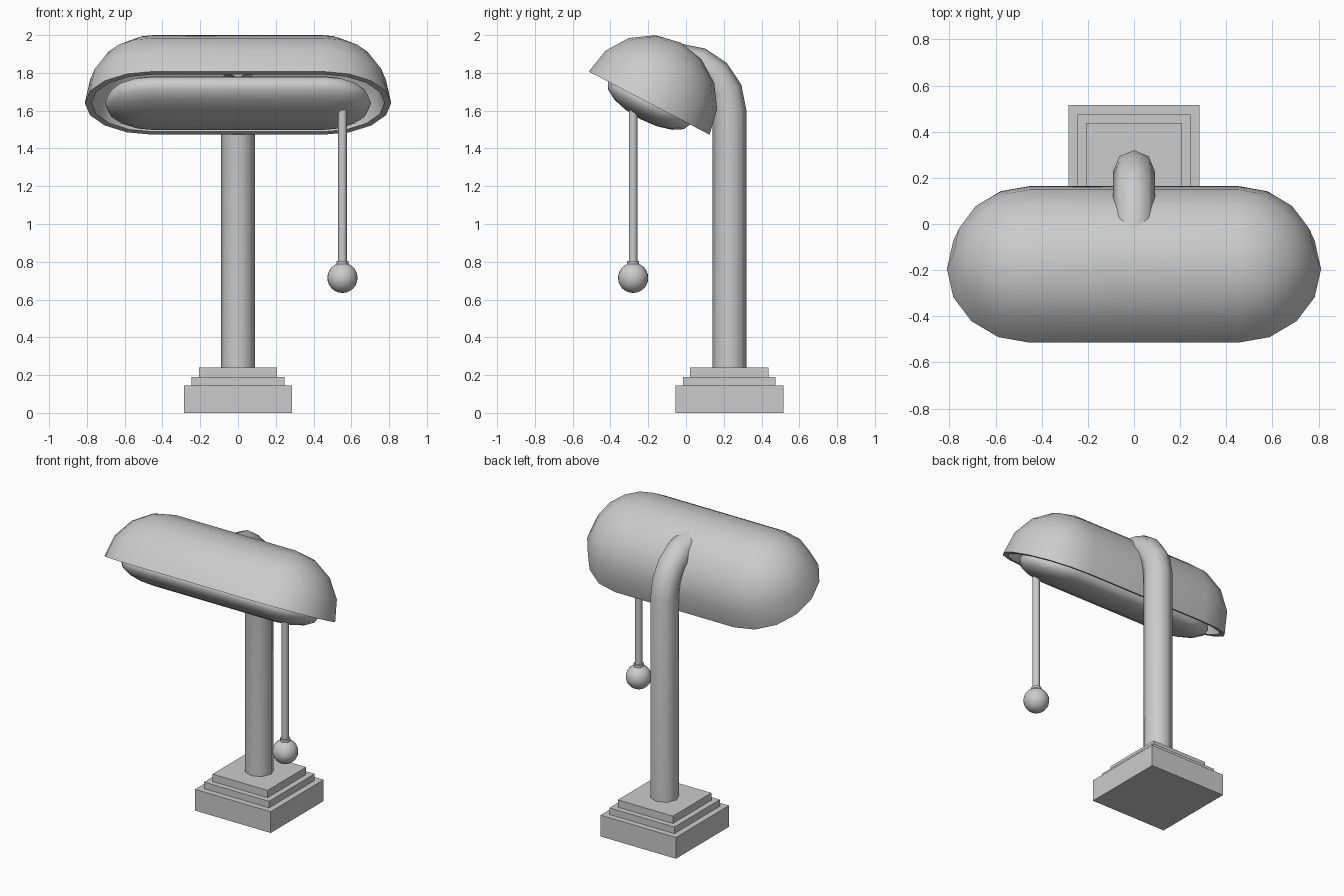
import bpy, bmesh
from math import sin, cos, pi, radians, atan2
from mathutils import Vector

if "Cube" in bpy.data.objects:
    bpy.data.objects.remove(bpy.data.objects["Cube"])

TILT = -atan2(0.335, 0.64)
HEAD = (0, -0.195, 1.64)
POST_Y = 0.23


def smooth(ob, deg=40):
    bpy.ops.object.select_all(action='DESELECT')
    ob.select_set(True)
    bpy.context.view_layer.objects.active = ob
    bpy.ops.object.shade_smooth_by_angle(angle=radians(deg))


def loft(name, rings, cap=False, deg=40):
    """Skin a list of closed rings of points into one object."""
    bm = bmesh.new()
    loops = [[bm.verts.new(p) for p in r] for r in rings]
    n = len(loops[0])
    for a, b in zip(loops, loops[1:]):
        for i in range(n):
            j = (i + 1) % n
            bm.faces.new((a[i], a[j], b[j], b[i]))
    if cap:
        bm.faces.new(loops[0])
        bm.faces.new(loops[-1])
    bmesh.ops.remove_doubles(bm, verts=bm.verts, dist=1e-4)
    bmesh.ops.recalc_face_normals(bm, faces=bm.faces)
    me = bpy.data.meshes.new(name)
    bm.to_mesh(me)
    bm.free()
    ob = bpy.data.objects.new(name, me)
    bpy.context.collection.objects.link(ob)
    smooth(ob, deg)
    return ob


def stadium(half, r, z):
    """Long rounded loop: two half circles joined by straight sides."""
    pts = []
    for side in (1, -1):
        for k in range(9):
            a = -pi / 2 + k * pi / 8
            pts.append((side * (half + r * cos(a)), side * r * sin(a), z))
    return pts


def box(name, w, z0, z1):
    bpy.ops.mesh.primitive_cube_add(size=1, location=(0, POST_Y, (z0 + z1) / 2))
    ob = bpy.context.object
    ob.name = name
    ob.scale = (w, w, z1 - z0)


def rod(name, r, z0, z1):
    bpy.ops.mesh.primitive_cylinder_add(vertices=12, radius=r, depth=z1 - z0,
                                        location=(0.553, -0.28, (z0 + z1) / 2))
    bpy.context.object.name = name
    smooth(bpy.context.object)


# Stepped base
box("base_bottom", 0.57, 0, 0.145)
box("base_middle", 0.49, 0.145, 0.19)
box("base_top", 0.415, 0.19, 0.24)

# Curved post: straight stem, then a quarter bend forward
path = [(POST_Y, 0.23, 0)]
for k in range(5):
    t = k * pi / 8
    path.append((-0.03 + 0.26 * cos(t), 1.6 + 0.265 * sin(t), t))
rings = []
for y, z, t in path:
    out = Vector((0, cos(t), sin(t)))
    rings.append([Vector((0, y, z)) + 0.09 * (cos(a) * Vector((1, 0, 0)) + sin(a) * out)
                  for a in [i * pi / 4 for i in range(8)]])
loft("post", rings, cap=True, deg=50)

# Hollow lamp shade: outer dome down to the rim, inner dome back up
elev = [k * pi / 8 for k in range(5)]
profile = [(0.361 * cos(e), 0.361 * sin(e)) for e in reversed(elev)]
profile += [(0.326 * cos(e), 0.326 * sin(e)) for e in elev]
shade = loft("lamp_shade", [stadium(0.45, r, z) for r, z in profile])

# Flattened light bulb inside the shade
profile = [(0.245 * cos(e), 0.097 * sin(e)) for e in [-pi / 2 + k * pi / 8 for k in range(9)]]
bulb = loft("bulb", [stadium(0.46, r, z) for r, z in profile], deg=60)
for ob in (shade, bulb):
    ob.location = HEAD
    ob.rotation_euler.x = TILT

# Pull cord with collar and ball
rod("pull_cord", 0.023, 0.78, 1.61)
rod("cord_collar", 0.032, 0.775, 0.805)
bpy.ops.mesh.primitive_uv_sphere_add(segments=24, ring_count=12, radius=0.08,
                                     location=(0.553, -0.28, 0.715))
bpy.context.object.name = "pull_ball"
smooth(bpy.context.object)
